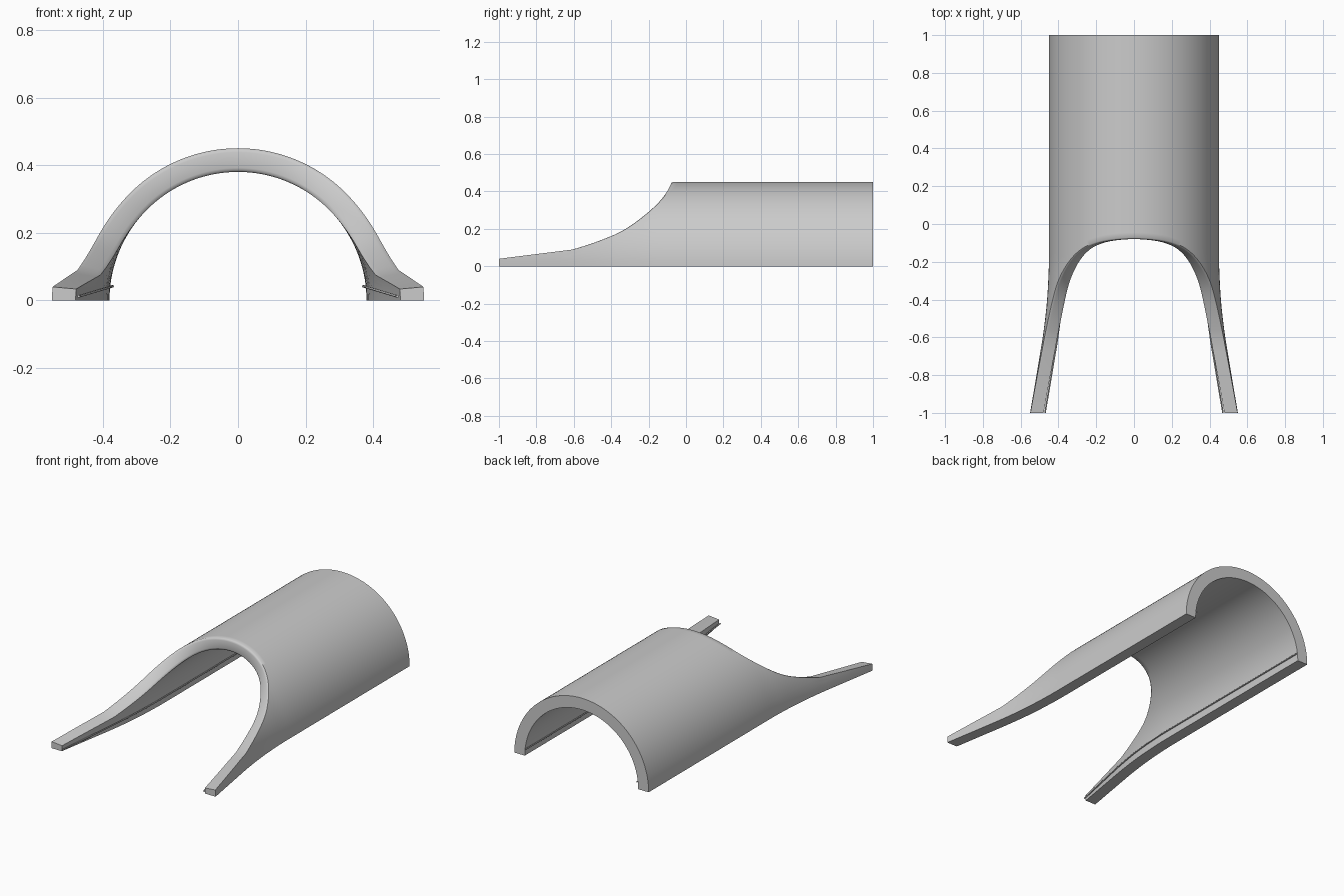
import bpy, bmesh, math

if "Cube" in bpy.data.objects:
    bpy.data.objects.remove(bpy.data.objects["Cube"])

R_OUT, R_IN = 0.45, 0.38


def interp(pts, t):
    """Smooth curve through (t, value) points."""
    t = min(max(t, pts[0][0]), pts[-1][0])
    n = len(pts)

    def slope(i):
        a, b = pts[max(i - 1, 0)], pts[min(i + 1, n - 1)]
        return (b[1] - a[1]) / (b[0] - a[0])

    for i in range(n - 1):
        (t0, v0), (t1, v1) = pts[i], pts[i + 1]
        if t <= t1:
            h = t1 - t0
            s = (t - t0) / h
            return ((2*s**3 - 3*s**2 + 1) * v0 + (s**3 - 2*s**2 + s) * h * slope(i)
                    + (3*s**2 - 2*s**3) * v1 + (s**3 - s**2) * h * slope(i + 1))


# Front cut: outer height -> y
CUT = [(0.09, -0.61), (0.125, -0.50), (0.175, -0.375), (0.225, -0.29),
       (0.30, -0.195), (0.36, -0.135), (0.41, -0.10), (0.45, -0.08)]
# Outward flare of the legs: y -> x shift
FLARE = [(-0.62, 0.036), (-0.5, 0.02), (-0.4, 0.01), (-0.3, 0.004), (-0.18, 0.0), (1.0, 0.0)]


def front_y(z):
    if z <= 0.04:
        return -1.0
    if z < 0.09:
        return -1.0 + 0.39 * (z - 0.04) / 0.05
    return interp(CUT, z)


def flare(y):
    if y < -0.62:
        return 0.036 + 0.064 * (-0.62 - y) / 0.38
    return interp(FLARE, y) if y < -0.18 else 0.0


def make_object(name, bm, angle):
    bmesh.ops.recalc_face_normals(bm, faces=bm.faces)
    me = bpy.data.meshes.new(name)
    bm.to_mesh(me)
    bm.free()
    ob = bpy.data.objects.new(name, me)
    bpy.context.collection.objects.link(ob)
    mod = ob.modifiers.new("mirror", 'MIRROR')
    mod.merge_threshold = 0.0005
    bpy.context.view_layer.objects.active = ob
    ob.select_set(True)
    bpy.ops.object.shade_smooth_by_angle(angle=math.radians(angle))
    ob.select_set(False)
    return ob


def bridge(bm, rings):
    for a, b in zip(rings, rings[1:]):
        n = len(a)
        for i in range(n):
            j = (i + 1) % n
            bm.faces.new((a[i], a[j], b[j], b[i]))


# Arched shell with flared legs (right half, mirrored)
N = 40
low = math.asin(0.04 / R_OUT)
kink = math.asin(0.09 / R_OUT)
angles = ([low * i / 2 for i in range(2)]
          + [low + (kink - low) * i / 6 for i in range(6)]
          + [kink + (math.pi / 2 - kink) * i / 40 for i in range(41)])
bm = bmesh.new()
rings = []
for a in angles:
    ca, sa = math.cos(a), math.sin(a)
    yf = front_y(R_OUT * sa)
    bev = 0.008 * min(1, max(0, (a - low) / (kink - low)))
    ys = [1 + (yf + bev - 1) * i / N for i in range(N + 1)]
    prof = [(R_OUT, y) for y in ys]
    prof += [(R_OUT - 0.002 - bev * 0.3, yf + bev * 0.3), (R_OUT - 0.004 - bev, yf),
             (R_IN + 0.004 + bev, yf), (R_IN + 0.002 + bev * 0.3, yf + bev * 0.3)]
    prof += [(R_IN, y) for y in reversed(ys)]
    rings.append([bm.verts.new((max(r * ca + (flare(y) if a < 1.5 else 0), 0), y, r * sa))
                  for r, y in prof])
bridge(bm, rings)
foot = rings[0]
for i in range(len(foot) // 2 - 1):
    quad = (foot[i], foot[i + 1], foot[-2 - i], foot[-1 - i])
    if len(set(quad)) == 4:
        bm.faces.new(quad)
make_object("arched_shell", bm, 40)

# Thin rail along the inside of each lower edge
bm = bmesh.new()
rings = []
for i in range(61):
    y = 1 - 2 * i / 60
    d = flare(y)
    x, z, r = 0.371 + d, 0.042 - 0.3 * d, 0.004
    rings.append([bm.verts.new((x + r * math.cos(k * math.pi / 4), y,
                                z + r * math.sin(k * math.pi / 4))) for k in range(8)])
bridge(bm, rings)
bm.faces.new(rings[0])
bm.faces.new(rings[-1])
make_object("inner_rail", bm, 50)
